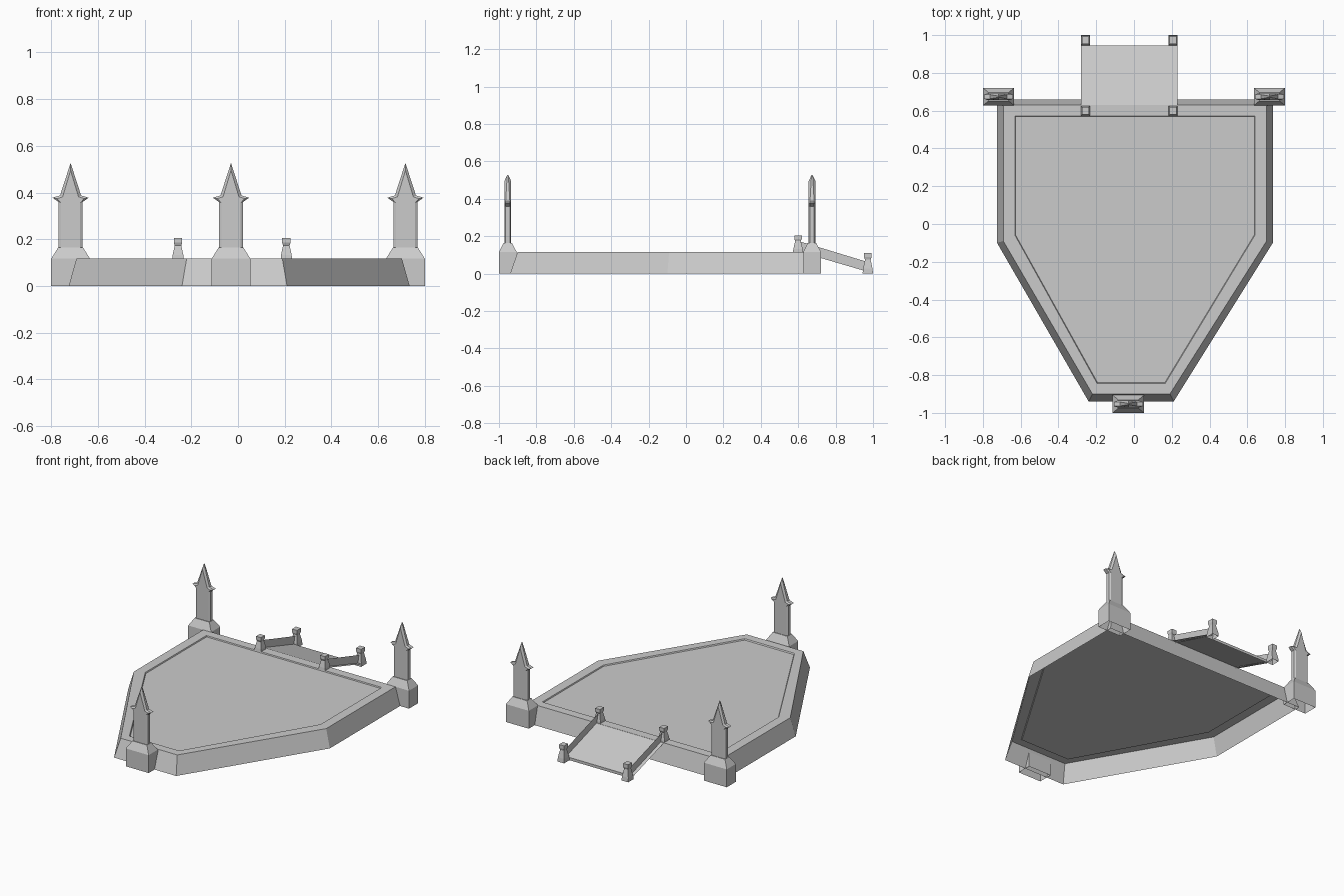
import bpy
import bmesh

cube = bpy.data.objects.get("Cube")
if cube:
    bpy.data.objects.remove(cube)

stone = bpy.data.materials.new("pale_stone")
stone.use_nodes = True
stone.diffuse_color = (0.6, 0.6, 0.6, 1)
stone.node_tree.nodes["Principled BSDF"].inputs["Base Color"].default_value = (0.6, 0.6, 0.6, 1)


def loft(name, rings, cap_start=False, cap_end=True):
    """Skin a list of closed rings, optionally capping the ends."""
    bm = bmesh.new()
    loops = [[bm.verts.new(p) for p in ring] for ring in rings]
    for a, b in zip(loops, loops[1:]):
        for i in range(len(a)):
            j = (i + 1) % len(a)
            bm.faces.new((a[i], a[j], b[j], b[i]))
    if cap_start:
        bm.faces.new(loops[0][::-1])
    if cap_end:
        bm.faces.new(loops[-1])
    bmesh.ops.recalc_face_normals(bm, faces=bm.faces)
    return finish(name, bm)


def finish(name, bm):
    mesh = bpy.data.meshes.new(name)
    bm.to_mesh(mesh)
    bm.free()
    mesh.materials.append(stone)
    obj = bpy.data.objects.new(name, mesh)
    bpy.context.collection.objects.link(obj)
    return obj


def sheet(name, points):
    bm = bmesh.new()
    bm.faces.new([bm.verts.new(p) for p in points])
    return finish(name, bm)


def rect(cx, cy, hx, hy, z):
    return [(cx + sx * hx, cy + sy * hy, z)
            for sx, sy in ((-1, -1), (1, -1), (1, 1), (-1, 1))]


def outline(side, back, bend, nose, front, z):
    """Six-sided plan, square at the back and tapering to the front."""
    half = [(nose, front), (side, bend), (side, back)]
    right = [(0.005 + x if x == side else x - 0.015, y, z) for x, y in half]
    left = [(0.005 - x if x == side else -x - 0.015, y, z) for x, y in half]
    return right + left[::-1]


# Hollow platform with sloping walls and a shallow sunken floor
loft("platform", [
    outline(0.73, 0.66, -0.10, 0.225, -0.94, 0),
    outline(0.697, 0.63, -0.09, 0.205, -0.90, 0.117),
    outline(0.635, 0.573, -0.06, 0.18, -0.845, 0.117),
    outline(0.632, 0.57, -0.058, 0.178, -0.84, 0.110),
])


# Flat pointed pillars on chamfered pedestals
def mirrored(half, cx, y_of):
    full = half + [(-x, z) for x, z in half[-2::-1]]
    return [(cx + x, y_of(x), z) for x, z in full]


def tower(name, cx, cy):
    loft(name + "_pedestal", [
        rect(cx, cy, 0.083, 0.047, 0),
        rect(cx, cy, 0.083, 0.047, 0.117),
        rect(cx, cy, 0.053, 0.022, 0.165),
    ])
    face = [(0.041, 0.165), (0.041, 0.355), (0.058, 0.374), (0.034, 0.382), (0, 0.495)]
    edge = [(0.052, 0.165), (0.052, 0.36), (0.077, 0.378), (0.045, 0.388), (0, 0.527)]
    rings = []
    for half, sign, depth in ((face, -1, 0.018), (edge, -1, 0.011),
                              (edge, 1, 0.011), (face, 1, 0.018)):
        def y_of(x, s=sign, d=depth, h=half):
            return cy + s * (0.003 if h is edge and x == 0 else d)
        rings.append(mirrored(half, cx, y_of))
    loft(name + "_pillar", rings, cap_start=True)


tower("back_right_tower", -0.717, 0.674)
tower("back_left_tower", 0.717, 0.674)
tower("front_tower", -0.03, -0.953)

# Entry ramp at the back with a low end lip
xr, xl = -0.28, 0.23
sheet("ramp_floor", [(xr, 0.63, 0.116), (xl, 0.63, 0.116),
                     (xl, 0.945, 0.018), (xr, 0.945, 0.018)])
sheet("ramp_lip", [(xr, 0.945, 0), (xr, 0.945, 0.018),
                   (xl, 0.945, 0.018), (xl, 0.945, 0)])

# Thin rails and waisted end posts on both sides of the ramp
for side, x in (("right", -0.257), ("left", 0.207)):
    sheet(side + "_rail", [(x, 0.61, 0.116), (x, 0.61, 0.172),
                           (x, 0.965, 0.064), (x, 0.965, 0.012)])
    for end, y, z, h in (("upper", 0.599, 0.108, 0.097), ("lower", 0.972, 0, 0.11)):
        loft(f"{side}_{end}_post", [
            rect(x, y, 0.024, 0.028, z),
            rect(x, y, 0.023, 0.025, z + h * 0.25),
            rect(x, y, 0.014, 0.015, z + h * 0.68),
            rect(x, y, 0.018, 0.02, z + h * 0.8),
            rect(x, y, 0.018, 0.02, z + h),
        ])
